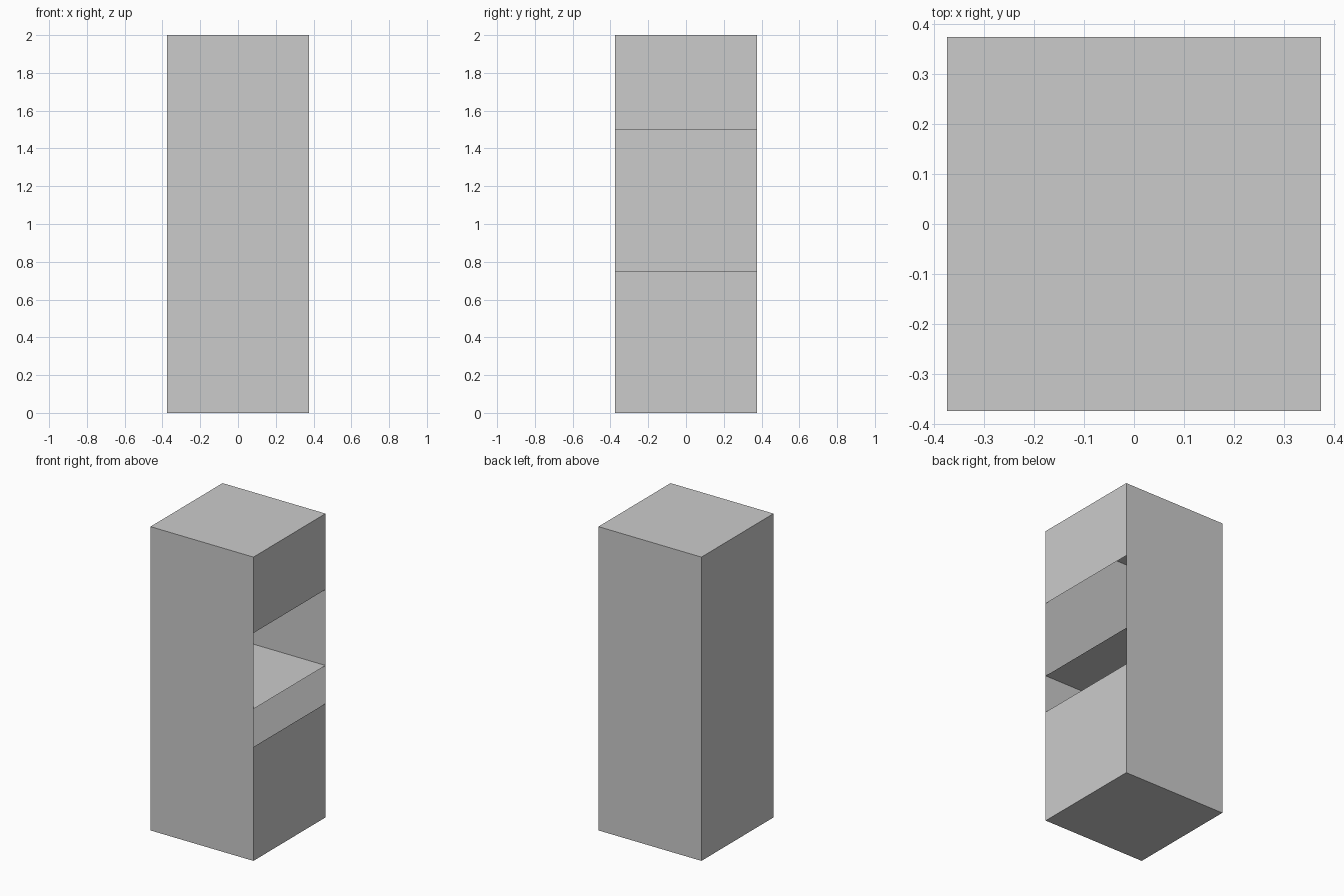
import bpy, bmesh

if "Cube" in bpy.data.objects:
    bpy.data.objects.remove(bpy.data.objects["Cube"])

W, H = 0.375, 2.0            # half width, height
SILL, SHELF, LINTEL = 0.75, 1.0, 1.5


def sheet_object(name, quads):
    """Build a thin-sheet object from corner quads."""
    bm = bmesh.new()
    for quad in quads:
        bm.faces.new([bm.verts.new(p) for p in quad])
    bmesh.ops.remove_doubles(bm, verts=bm.verts, dist=1e-5)
    mesh = bpy.data.meshes.new(name)
    bm.to_mesh(mesh)
    bm.free()
    obj = bpy.data.objects.new(name, mesh)
    bpy.context.collection.objects.link(obj)
    return obj


def level(z):
    return [(-W, -W, z), (W, -W, z), (W, W, z), (-W, W, z)]


def wall(a, b, z0, z1):
    return [(*a, z0), (*b, z0), (*b, z1), (*a, z1)]


# Hollow cabinet: front, back, left, top and bottom sheets
fl, fr, br, bl = (-W, -W), (W, -W), (W, W), (-W, W)
shell = [wall(a, b, 0, H) for a, b in ((fl, fr), (br, bl), (bl, fl))]
shell += [level(0)[::-1], level(H)]
sheet_object("cabinet_shell", shell)

# Right side panels below and above the opening
sheet_object("lower_side_panel", [wall(fr, br, 0, SILL)])
sheet_object("upper_side_panel", [wall(fr, br, LINTEL, H)])

# Thin shelf across the inside
sheet_object("shelf", [level(SHELF)])
